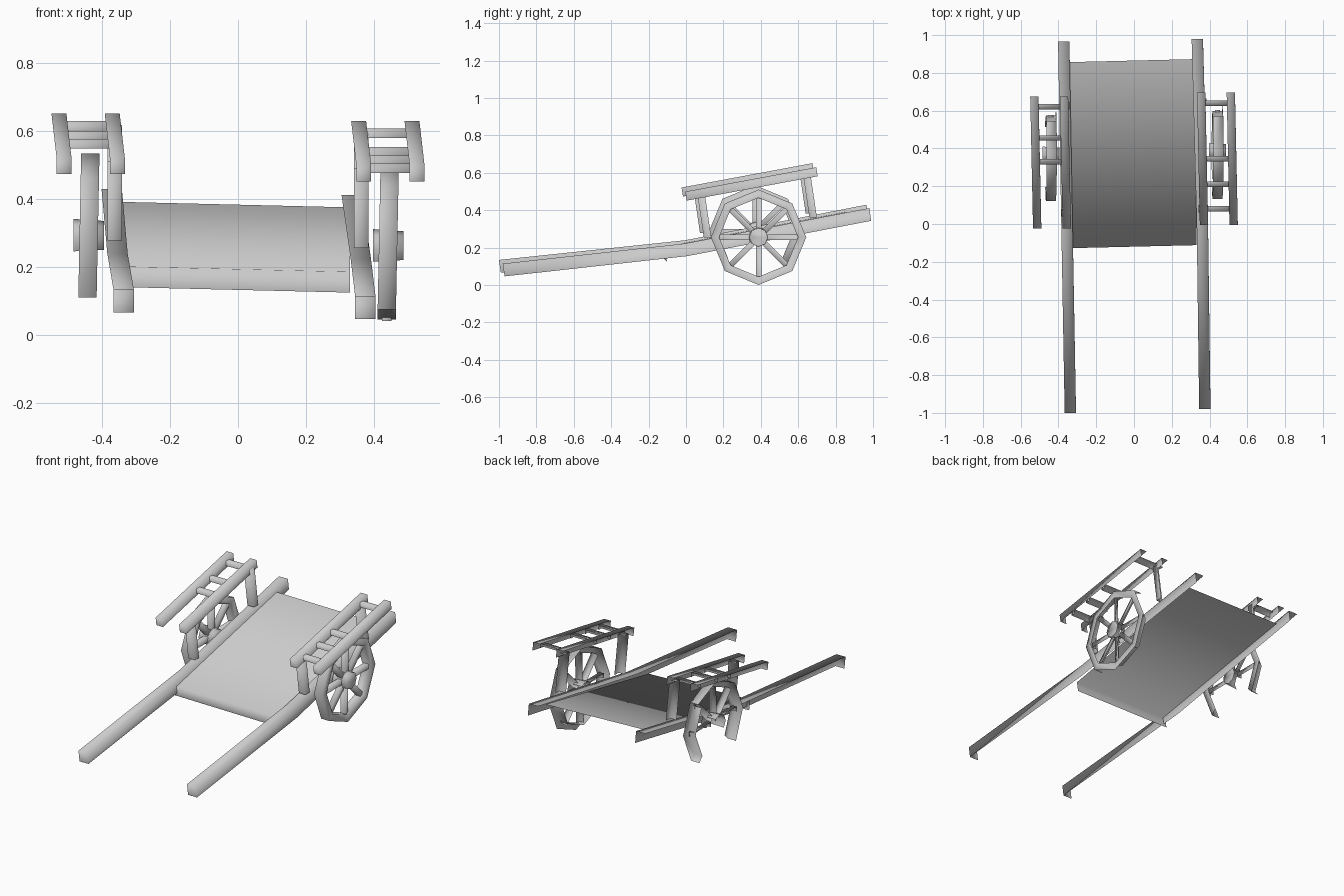
import bpy, bmesh, math
from mathutils import Vector

cube = bpy.data.objects.get("Cube")
if cube:
    bpy.data.objects.remove(cube, do_unlink=True)

wood = bpy.data.materials.new("plain_grey_wood")
wood.use_nodes = True
GREY = (0.6, 0.6, 0.6, 1)
wood.diffuse_color = GREY
wood.node_tree.nodes["Principled BSDF"].inputs["Base Color"].default_value = GREY

# The cart is an open shell: only faces turned to the front, left and top exist
OPEN_SIDE = Vector((0.52, -0.74, 0.42))
X, Y, Z = Vector((1, 0, 0)), Vector((0, 1, 0)), Vector((0, 0, 1))


def finish(name, bm, shell=True):
    if shell:
        bmesh.ops.recalc_face_normals(bm, faces=bm.faces)
        bm.normal_update()
        away = [f for f in bm.faces if f.normal.dot(OPEN_SIDE) <= 0.0]
        bmesh.ops.delete(bm, geom=away, context='FACES')
    for f in bm.faces:
        f.smooth = True
    mesh = bpy.data.meshes.new(name)
    bm.to_mesh(mesh)
    bm.free()
    mesh.materials.append(wood)
    obj = bpy.data.objects.new(name, mesh)
    bpy.context.scene.collection.objects.link(obj)
    return obj


def beam(name, points, a, ups, closed=False):
    """Square bar along points; a and ups are its half-size vectors."""
    bm = bmesh.new()
    if isinstance(ups, Vector):
        ups = [ups] * len(points)
    rings = []
    for p, b in zip(points, ups):
        p = Vector(p)
        rings.append([bm.verts.new(p + a * i + b * j)
                      for i, j in ((1, 1), (-1, 1), (-1, -1), (1, -1))])
    pairs = list(zip(rings, rings[1:]))
    if closed:
        pairs.append((rings[-1], rings[0]))
    else:
        bm.faces.new(rings[0])
        bm.faces.new(rings[-1])
    for r, s in pairs:
        for k in range(4):
            n = (k + 1) % 4
            bm.faces.new((r[k], r[n], s[n], s[k]))
    return finish(name, bm)


# Bed: sloping deck with a front lip
bm = bmesh.new()
rows = []
for y, z in ((-0.11, 0.132), (-0.12, 0.193), (0.865, 0.383)):
    rows.append([bm.verts.new((x, y + 0.008 * s, z - 0.008 * s))
                 for x, s in ((-0.34, -1), (0.33, 1))])
for r, s in zip(rows, rows[1:]):
    bm.faces.new((r[0], r[1], s[1], s[0]))
finish("bed", bm, shell=False)

# Long side rails that run forward into the handles
tilt = Vector((0, -0.005, 0.034))
beam("left_rail", [(0.375, -0.975, 0.08), (0.362, 0, 0.188), (0.335, 0.985, 0.377)],
     X * 0.03, tilt)
beam("right_rail", [(-0.337, -0.995, 0.1), (-0.355, 0, 0.205), (-0.372, 0.97, 0.395)],
     X * 0.03, tilt)


# Raised side racks
def rack(side, sx, dy, dz, rungs):
    def at(y, x):
        return Vector((x, y + dy, 0.475 + 0.186 * y + dz))
    lean = -0.015
    inner, outer = sx * 0.363, sx * 0.52
    for part, x in (("inner", inner), ("outer", outer)):
        beam(f"{side}_rack_{part}_bar", [at(0, x - lean / 2), at(0.7, x + lean / 2)],
             X * 0.022, Vector((0, -0.004, 0.024)))
    for i, y in enumerate(rungs):
        beam(f"{side}_rack_rung_{i + 1}", [at(y, inner), at(y, outer)],
             Y * 0.014, Z * 0.014)
    for part, y in (("front", 0.08), ("back", 0.645)):
        top = at(y, inner)
        foot = top + Vector((0, 0.035, -0.235))
        beam(f"{side}_{part}_post", [foot, top], X * 0.022, Y * 0.02)


rack("left", 1, 0, 0, (0.08, 0.21, 0.345, 0.64))
rack("right", -1, -0.02, 0.022, (0.35, 0.475, 0.64))


# Octagonal spoked wheels; the right one lacks its lowest two rim pieces
def wheel(side, center, radius, rim, spokes, closed):
    c = Vector(center)

    def ray(k):
        t = k * math.pi / 4
        return Vector((0.02 * math.sin(t), math.cos(t), math.sin(t)))
    beam(f"{side}_wheel_rim", [c + ray(k) * (radius - 0.022) for k in rim],
         X * 0.027, [ray(k) * 0.022 for k in rim], closed)
    for k in spokes:
        beam(f"{side}_wheel_spoke_{k + 1}",
             [c + ray(k) * 0.04, c + ray(k) * (radius - 0.04)],
             X * 0.014, ray(k).cross(X) * 0.015)
    bm = bmesh.new()
    bmesh.ops.create_cone(bm, cap_ends=True, segments=8, radius1=0.056,
                          radius2=0.05, depth=0.09)
    for v in bm.verts:
        v.co = c + Vector((v.co.z, v.co.x, v.co.y))
    finish(f"{side}_wheel_hub", bm)


wheel("left", (0.442, 0.388, 0.255), 0.255, range(8), range(8), True)
wheel("right", (-0.44, 0.37, 0.285), 0.248, range(-1, 6), range(5), False)
